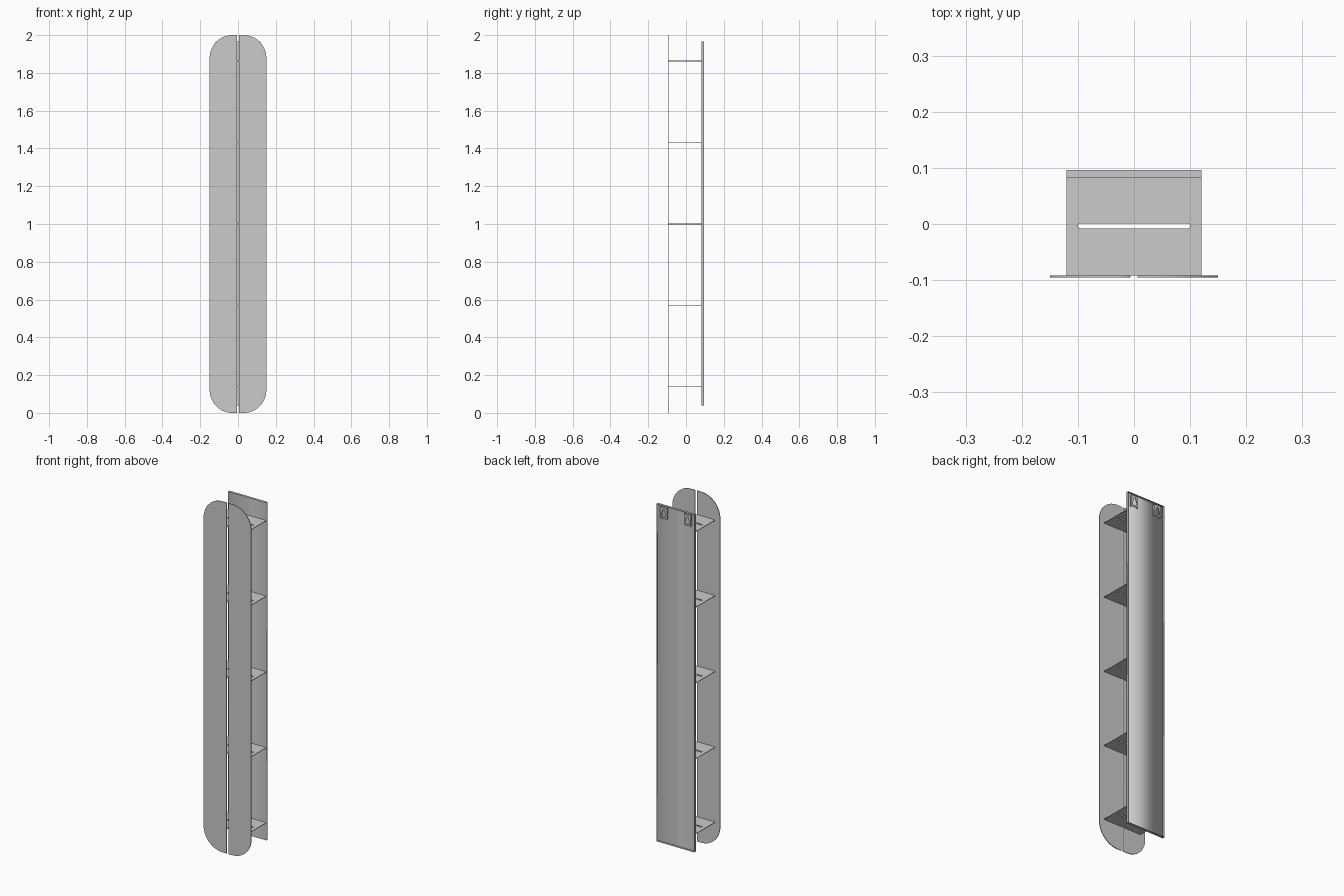
import bpy
import math
from mathutils import Matrix

if "Cube" in bpy.data.objects:
    bpy.data.objects.remove(bpy.data.objects["Cube"])


def arc(cx, cy, r, a0, a1, n):
    return [(cx + r * math.cos(math.radians(a0 + (a1 - a0) * i / n)),
             cy + r * math.sin(math.radians(a0 + (a1 - a0) * i / n))) for i in range(n + 1)]


def plate(name, loops, thick, matrix):
    """Flat sheet from an outline plus hole loops, centred on its thickness."""
    cu = bpy.data.curves.new(name, 'CURVE')
    cu.dimensions = '2D'
    cu.fill_mode = 'BOTH'
    cu.extrude = thick / 2
    for pts in loops:
        sp = cu.splines.new('POLY')
        sp.points.add(len(pts) - 1)
        for p, (x, y) in zip(sp.points, pts):
            p.co = (x, y, 0, 1)
        sp.use_cyclic_u = True
    tmp = bpy.data.objects.new(name + "_outline", cu)
    bpy.context.collection.objects.link(tmp)
    deps = bpy.context.evaluated_depsgraph_get()
    me = bpy.data.meshes.new_from_object(tmp.evaluated_get(deps))
    bpy.data.objects.remove(tmp)
    me.transform(matrix)
    ob = bpy.data.objects.new(name, me)
    bpy.context.collection.objects.link(ob)
    return ob


def box(name, x0, x1, y0, y1, z0, z1):
    m = Matrix.Translation(((x0 + x1) / 2, 0, (z0 + z1) / 2))
    w, d = (x1 - x0) / 2, (y0, y1)
    outline = [(-w, d[0]), (w, d[0]), (w, d[1]), (-w, d[1])]
    return plate(name, [outline], z1 - z0, m)


def upright(y):
    return Matrix.Translation((0, y, 0)) @ Matrix.Rotation(math.pi / 2, 4, 'X')


FRONT, BACK = -0.0955, 0.0965
SHEET = 0.002
TRAY = 0.083
Z0, Z1, W = 0.04, 1.965, 0.12

# Two front panels with rounded outer corners
R = 0.12
for side, label in ((-1, "left"), (1, "right")):
    pts = [(0.006, 0)] + arc(0.15 - R, R, R, -90, 0, 24) \
        + arc(0.15 - R, 2 - R, R, 0, 90, 24) + [(0.006, 2)]
    pts = [(side * x, z) for x, z in pts]
    plate("front_panel_" + label, [pts], 0.004, upright(FRONT + 0.002))

# Slotted shelves between front panels and back tray
r, sy = 0.0045, -0.0035
slot = arc(0.1 - r, sy, r, -90, 90, 8) + arc(-0.1 + r, sy, r, 90, 270, 8)
y0 = FRONT + 0.004
rect = [(-W, y0), (W, y0), (W, TRAY), (-W, TRAY)]
for i, z in enumerate((0.14, 0.568, 1.0, 1.432, 1.863)):
    plate(f"shelf_{i + 1}", [rect, slot], 0.003, Matrix.Translation((0, 0, z)))

# Back tray: sheet with flanges folded towards the wall
box("back_sheet", -W, W, TRAY, TRAY + SHEET, Z0, Z1)
for s, label in ((-1, "left"), (1, "right")):
    xa, xb = sorted((s * W, s * (W - SHEET)))
    box("back_flange_" + label, xa, xb, TRAY + SHEET, BACK, Z0, Z1)
xi = W - SHEET
box("back_flange_bottom", -xi, xi, TRAY + SHEET, BACK, Z0, Z0 + SHEET)
box("back_flange_top", -xi, xi, TRAY + SHEET, BACK, Z1 - SHEET, Z1)

# Wall hanging brackets with a keyhole opening
for s, label in ((-1, "left"), (1, "right")):
    cx, lo, hi, hw = s * 0.075, 1.89, 1.955, 0.021
    face = [(cx - hw, lo), (cx + hw, lo), (cx + hw, hi), (cx - hw, hi)]
    hole = [(cx - 0.011, lo + 0.01), (cx + 0.011, lo + 0.01),
            (cx + 0.011, lo + 0.03)] + arc(cx, lo + 0.048, 0.005, 0, 180, 8) \
        + [(cx - 0.011, lo + 0.03)]
    plate("bracket_face_" + label, [face, hole], SHEET, upright(BACK - 0.0015))
    for e in (-1, 1):
        xa, xb = sorted((cx + e * hw, cx + e * (hw - SHEET)))
        box("bracket_side_" + label, xa, xb, TRAY + SHEET, BACK - 0.0025, lo, hi)
